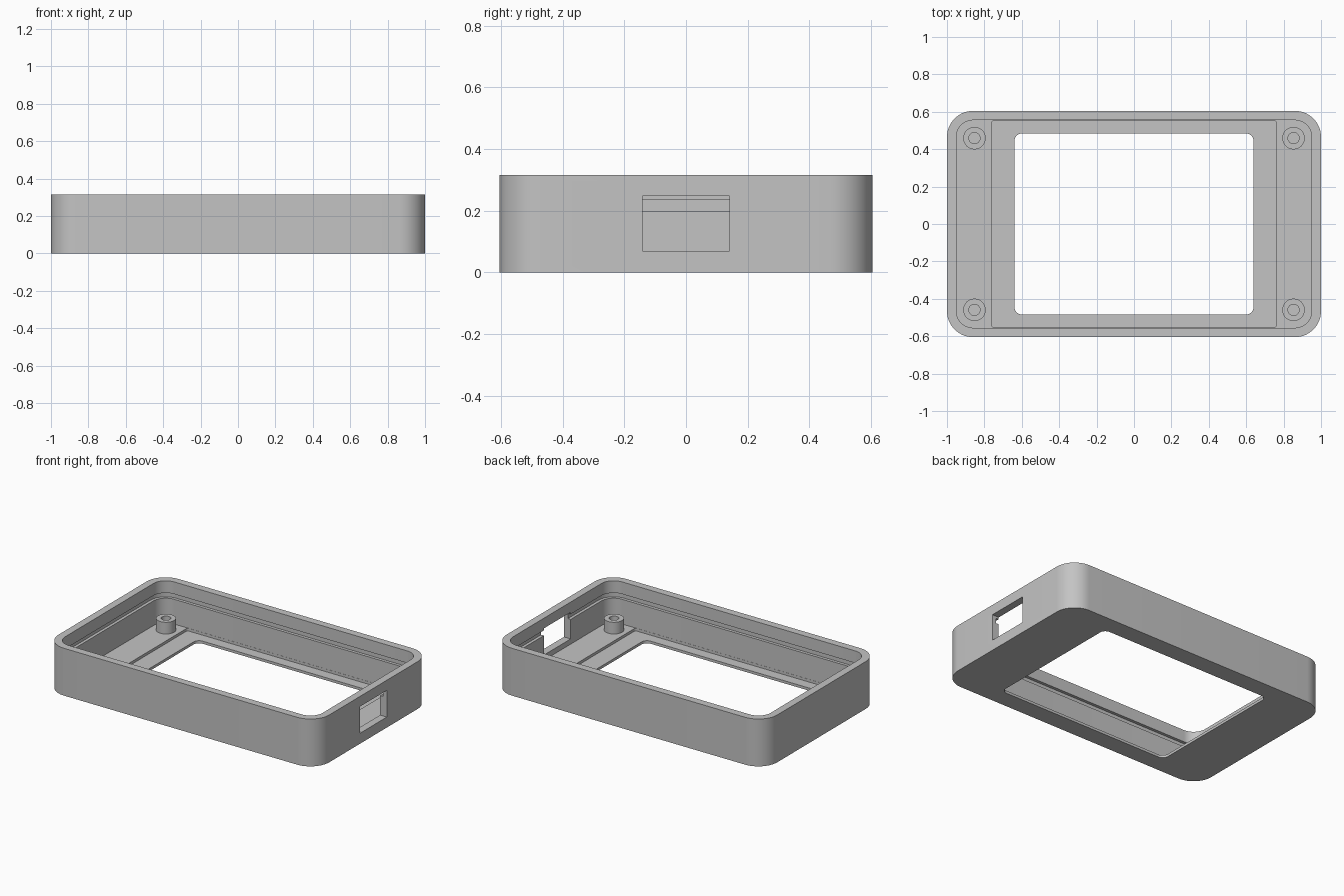
import bpy, bmesh
from math import cos, sin, pi

if "Cube" in bpy.data.objects:
    bpy.data.objects.remove(bpy.data.objects["Cube"])

grey = bpy.data.materials.new("plain grey plastic")
grey.use_nodes = True
grey.diffuse_color = (0.55, 0.55, 0.55, 1)
grey.node_tree.nodes["Principled BSDF"].inputs["Base Color"].default_value = grey.diffuse_color

# Overall sizes
HX, HY, HEIGHT = 1.0, 0.605, 0.316
RADIUS, WALL, FLOOR = 0.14, 0.05, 0.035
GROOVE_LOW, GROOVE_HIGH, GROOVE_DEPTH = 0.2, 0.235, 0.02


def rounded_ring(bm, hx, hy, r, z, steps=14):
    """Rounded rectangle loop of vertices, anticlockwise."""
    verts = []
    for k, (sx, sy) in enumerate([(1, 1), (-1, 1), (-1, -1), (1, -1)]):
        for i in range(steps + 1):
            a = (k + i / steps) * pi / 2
            verts.append(bm.verts.new((sx * (hx - r) + r * cos(a), sy * (hy - r) + r * sin(a), z)))
    return verts


def bridge(bm, a, b):
    n = len(a)
    for i in range(n):
        j = (i + 1) % n
        bm.faces.new((a[i], a[j], b[j], b[i]))


def make_object(name, bm):
    bmesh.ops.recalc_face_normals(bm, faces=bm.faces)
    mesh = bpy.data.meshes.new(name)
    bm.to_mesh(mesh)
    bm.free()
    mesh.materials.append(grey)
    obj = bpy.data.objects.new(name, mesh)
    bpy.context.collection.objects.link(obj)
    return obj


def select_only(obj):
    bpy.ops.object.select_all(action="DESELECT")
    obj.select_set(True)
    bpy.context.view_layer.objects.active = obj


def smooth(obj):
    select_only(obj)
    bpy.ops.object.shade_smooth_by_angle(angle=pi / 6)


def stacked_rings(name, sections):
    """Solid lofted through (inset, z) rings or (hx, hy, r, z) rings, capped at both ends."""
    bm = bmesh.new()
    rings = [rounded_ring(bm, *s) for s in sections]
    for a, b in zip(rings, rings[1:]):
        bridge(bm, a, b)
    bm.faces.new(rings[0])
    bm.faces.new(rings[-1])
    return make_object(name, bm)


def inset(d, z):
    return (HX - d, HY - d, RADIUS - d, z)


# Tray: outer wall, rim, inner wall with snap groove, floor
case = stacked_rings("case_shell", [
    inset(0, 0), inset(0, HEIGHT), inset(WALL, HEIGHT),
    inset(WALL, GROOVE_HIGH), inset(WALL - GROOVE_DEPTH, GROOVE_HIGH),
    inset(WALL - GROOVE_DEPTH, GROOVE_LOW), inset(WALL, GROOVE_LOW),
    inset(WALL, FLOOR)])

# Cutters: screen recess, screen window, side port
recess = stacked_rings("recess_cutter", [(0.762, 0.554, 0.015, z) for z in (0.0175, 0.1)])
window = stacked_rings("window_cutter", [(0.639, 0.484, 0.04, z) for z in (-0.1, 0.11)])
bm = bmesh.new()
bmesh.ops.create_cube(bm, size=1)
bmesh.ops.scale(bm, vec=(0.2, 0.282, 0.178), verts=bm.verts)
bmesh.ops.translate(bm, vec=(1.0, 0, 0.159), verts=bm.verts)
port = make_object("port_cutter", bm)

for cutter in (recess, window, port):
    cutter.hide_render = True
    mod = case.modifiers.new(cutter.name, "BOOLEAN")
    mod.operation, mod.solver, mod.object = "DIFFERENCE", "EXACT", cutter
    select_only(case)
    bpy.ops.object.modifier_apply(modifier=mod.name)
    bpy.data.objects.remove(cutter)
smooth(case)


# Screw standoffs: hollow posts in the four corners
def standoff(name, x, y, outer=0.06, inner=0.03, base=0.03, top=0.113, n=40):
    bm = bmesh.new()
    rings = []
    for r, z in ((outer, base), (outer, top), (inner, top), (inner, base)):
        rings.append([bm.verts.new((x + r * cos(2 * pi * i / n), y + r * sin(2 * pi * i / n), z))
                      for i in range(n)])
    for k in range(4):
        bridge(bm, rings[k], rings[(k + 1) % 4])
    smooth(make_object(name, bm))


for side, sx in (("left", 1), ("right", -1)):
    for end, sy in (("front", -1), ("back", 1)):
        standoff(f"{end}_{side}_standoff", sx * 0.853, sy * 0.459)
